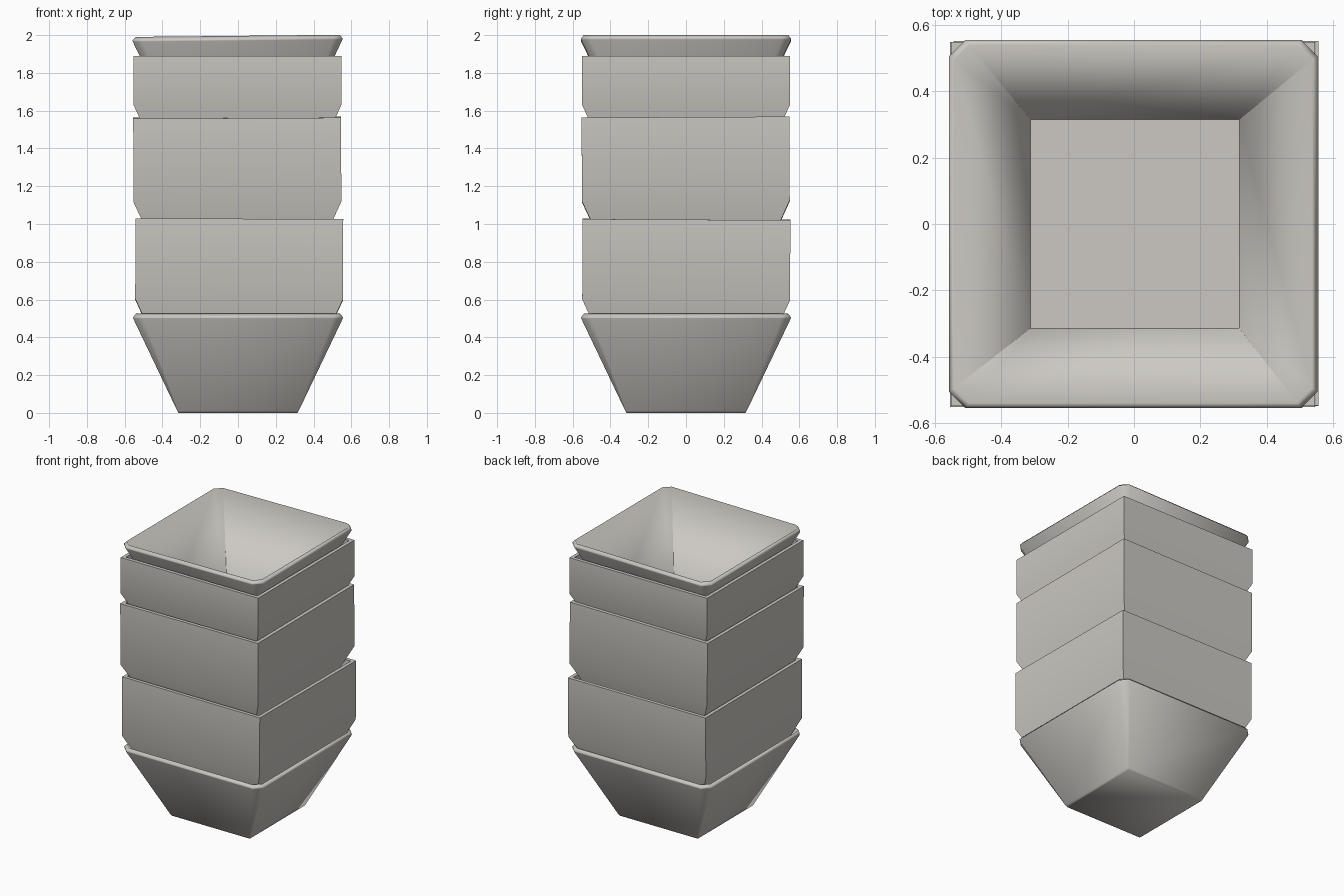
import bpy, bmesh, math

if "Cube" in bpy.data.objects:
    bpy.data.objects.remove(bpy.data.objects["Cube"])

clay = bpy.data.materials.new("warm pale grey")
clay.use_nodes = True
colour = (0.60, 0.58, 0.54, 1)
clay.diffuse_color = colour
clay.node_tree.nodes["Principled BSDF"].inputs["Base Color"].default_value = colour


def ring(bm, half, z, cut):
    """Square ring of vertices; a positive cut clips its corners."""
    points = []
    for x, y in ((1, 1), (-1, 1), (-1, -1), (1, -1)):
        if cut:
            pair = [(x * half, y * (half - cut)), (x * (half - cut), y * half)]
            points += pair if x == y else pair[::-1]
        else:
            points.append((x * half, y * half))
    return [bm.verts.new((x, y, z)) for x, y in points]


def cup(name, profile, location, tilt, soft):
    """Loft outer wall, rim and inner wall, then close base and inner floor."""
    bm = bmesh.new()
    rings = [ring(bm, *row) for row in profile]
    for low, high in zip(rings, rings[1:]):
        for i in range(len(low)):
            j = (i + 1) % len(low)
            bm.faces.new((low[i], low[j], high[j], high[i]))
    bm.faces.new(rings[0][::-1])
    floor = bm.faces.new(rings[-1])
    bm.normal_update()
    mesh = bpy.data.meshes.new(name)
    for face in bm.faces:
        face.smooth = True
    # Soft cups blend every outer edge; boxes keep their corners crisp
    for edge in bm.edges:
        edge.smooth = soft or edge.calc_face_angle(0) < math.radians(40)
    for edge in floor.edges:
        edge.smooth = False
    bm.to_mesh(mesh)
    bm.free()
    mesh.materials.append(clay)
    obj = bpy.data.objects.new(name, mesh)
    obj.location = location
    obj.rotation_euler = [math.radians(a) for a in tilt]
    bpy.context.collection.objects.link(obj)


# Tapered cups with clipped corners and a bevelled rim
tapered = [(0.315, 0, 0.006), (0.322, 0.012, 0.006), (0.555, 0.50, 0.05),
           (0.556, 0.507, 0.05), (0.54, 0.525, 0.045), (0.315, 0.03, 0.001)]
cup("bottom_cup", tapered, (0, 0, 0), (0, 0, 0), True)
cup("top_cup", tapered, (0.003, 0, 1.471), (0, -0.6, 0), True)


# Straight-sided cups nested between them: base height, rim height, offset, tilt
def box_profile(height):
    return [(0.32, 0, 0), (0.55, 0.50, 0), (0.55, height, 0),
            (0.525, height, 0), (0.525, 0.50, 0), (0.315, 0.03, 0)]


for name, base, rim, offset, tilt in (
        ("lower_box", 0.10, 1.025, (0.004, -0.002), (-0.3, 0.2, 0)),
        ("middle_box", 0.62, 1.563, (0, 0.002), (0.3, -0.3, 0)),
        ("upper_box", 1.13, 1.89, (-0.003, 0), (0, 0, 0))):
    cup(name, box_profile(rim - base), (*offset, base), tilt, False)
